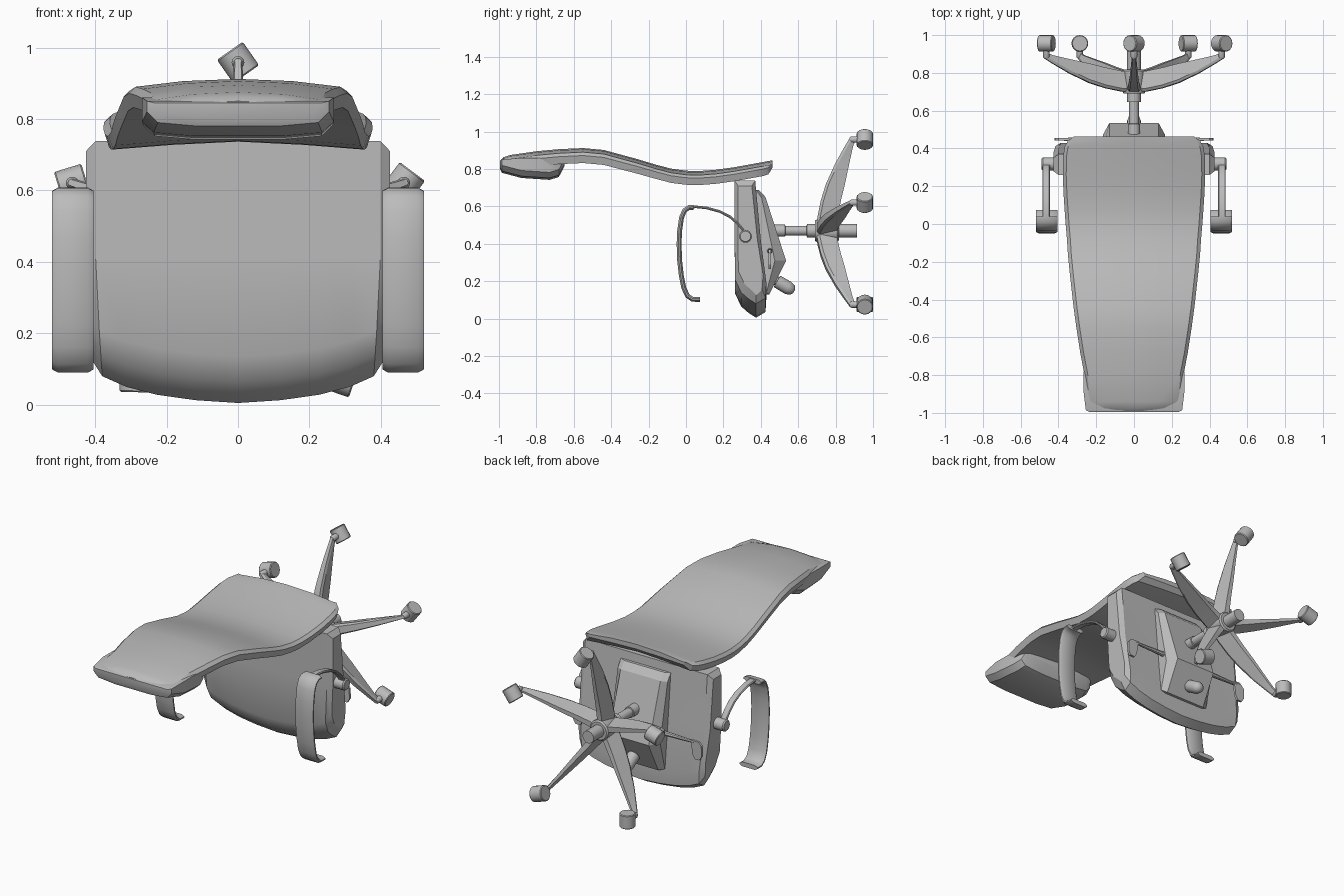
import bpy, bmesh, math
from mathutils import Vector

if "Cube" in bpy.data.objects:
    bpy.data.objects.remove(bpy.data.objects["Cube"], do_unlink=True)

grey = bpy.data.materials.new("plain_grey")
grey.use_nodes = True
COLOUR = (0.5, 0.5, 0.5, 1)
grey.diffuse_color = COLOUR
grey.node_tree.nodes["Principled BSDF"].inputs["Base Color"].default_value = COLOUR


def loft(name, rings, angle=30):
    """Skin a row of equal-length closed rings and cap both ends."""
    bm = bmesh.new()
    rows = [[bm.verts.new(p) for p in ring] for ring in rings]
    n = len(rows[0])
    for a, b in zip(rows, rows[1:]):
        for i in range(n):
            j = (i + 1) % n
            bm.faces.new((a[i], a[j], b[j], b[i]))
    bm.faces.new(rows[0])
    bm.faces.new(rows[-1])
    bmesh.ops.recalc_face_normals(bm, faces=bm.faces)
    mesh = bpy.data.meshes.new(name)
    bm.to_mesh(mesh)
    bm.free()
    mesh.materials.append(grey)
    ob = bpy.data.objects.new(name, mesh)
    bpy.context.collection.objects.link(ob)
    bpy.ops.object.select_all(action='DESELECT')
    ob.select_set(True)
    bpy.context.view_layer.objects.active = ob
    bpy.ops.object.shade_smooth_by_angle(angle=math.radians(angle))
    return ob


def turned(name, origin, axis, steps, n=16):
    """Round part: steps are (distance along axis, radius)."""
    q = Vector(axis).to_track_quat('Z', 'Y')
    rings = []
    for d, r in steps:
        rings.append([Vector(origin) + q @ Vector((r * math.cos(t), r * math.sin(t), d))
                      for t in (2 * math.pi * i / n for i in range(n))])
    return loft(name, rings, 40)


def sweep(name, path, x, half, thick, chamfer):
    """Flat strip swept along a (y, z) path."""
    rings = []
    for i, (y, z) in enumerate(path):
        a, b = path[max(i - 1, 0)], path[min(i + 1, len(path) - 1)]
        t = Vector((0, b[0] - a[0], b[1] - a[1])).normalized()
        nrm = Vector((0, -t.z, t.y))
        c = Vector((x, y, z))
        h, k = half - chamfer, thick / 2
        sec = [(-half, -k * .3), (-h, -k), (h, -k), (half, -k * .3),
               (half, k * .3), (h, k), (-h, k), (-half, k * .3)]
        rings.append([c + Vector((u, 0, 0)) + nrm * v for u, v in sec])
    return loft(name, rings, 35)


# Backrest: arched section following a wavy profile (y, half width, top z, thickness)
back = [(-.99, .20, .850, .035), (-.975, .24, .863, .06), (-.94, .255, .875, .075),
        (-.80, .262, .895, .08), (-.68, .285, .906, .08), (-.55, .305, .912, .08),
        (-.44, .32, .902, .08), (-.26, .34, .853, .078), (-.16, .35, .823, .076),
        (-.08, .355, .802, .076), (0, .362, .791, .075), (.07, .367, .789, .075),
        (.16, .373, .796, .075), (.26, .377, .81, .075), (.36, .375, .828, .075),
        (.41, .367, .837, .075), (.44, .35, .843, .072), (.462, .32, .846, .04)]
rings = []
for y, w, z, t in back:
    half = [(w * .5, -.006), (w - .018, -.022), (w, -.5 * t), (w - .012, -t), (w * .5, -.82 * t)]
    ring = [(0, y, z)] + [(u, y, z + v) for u, v in half] + [(0, y, z - .7 * t)]
    ring += [(-u, y, z + v) for u, v in reversed(half)]
    rings.append(ring)
loft("backrest", rings, 28)

# Headrest pad under the far end of the backrest (y, half width, low z, high z)
rings = []
for y, w, lo, hi in [(-.995, .235, .80, .845), (-.985, .255, .78, .85), (-.88, .268, .752, .86),
                     (-.73, .265, .742, .86), (-.68, .25, .757, .86), (-.65, .23, .815, .86)]:
    rings.append([(-w, y, hi), (-w, y, lo + .04), (-w * .88, y, lo + .01), (-w * .45, y, lo),
                  (w * .45, y, lo), (w * .88, y, lo + .01), (w, y, lo + .04), (w, y, hi)])
loft("headrest", rings, 35)

# Seat: side profile repeated across x, with a bowed lower edge (x, bottom z, top z, inset)
right = [(0, .005, .738, 0), (.12, .013, .738, 0), (.225, .028, .738, 0),
         (.31, .05, .738, 0), (.375, .08, .738, 0), (.40, .125, .71, .018)]
rings = []
for x, b, top, e in [(-s[0],) + s[1:] for s in reversed(right[1:])] + right:
    prof = [(.26 + e, top), (.26 + e, .42), (.262 + e, b + .13), (.295 + e, b + .06),
            (.335 + e, b + .025), (.375, b), (.425 - e, b + .03), (.43 - e, b + .11),
            (.40 - e, .42), (.37 - e, top)]
    rings.append([(x * (1 + .085 * min(z / .5, .75)), y, z) for y, z in prof])
loft("seat", rings, 28)

# Tilt mechanism housing
inner = [(.35, .69), (.39, .688), (.425, .65), (.535, .31), (.445, .13), (.37, .13)]
outer = [(.35, .69), (.375, .688), (.405, .645), (.475, .31), (.43, .14), (.37, .14)]
loft("tilt_housing", [[(x, y, z) for y, z in p] for x, p in
                      ((-.163, outer), (-.13, inner), (.13, inner), (.163, outer))], 20)

# Tension knob
d = Vector((0, .85, -.5))
turned("tension_knob", (0, .46, .215), d,
       [(0, .025), (.03, .025), (.031, .035), (.10, .036), (.125, .028), (.137, .012)])

# Gas column and hub along y
HUB_Z = .47
turned("gas_column", (0, 0, HUB_Z), (0, 1, 0),
       [(.46, .032), (.53, .032), (.531, .026), (.645, .026), (.646, .036), (.70, .036),
        (.80, .036), (.915, .036)], 20)
turned("base_hub", (0, 0, HUB_Z), (0, 1, 0), [(.69, .055), (.70, .06), (.81, .06), (.818, .052)], 20)

# Five star legs, each with a stem and a swivelled caster
for k in range(5):
    a = math.radians(90 + 72 * k)
    out, side = Vector((math.cos(a), 0, math.sin(a))), Vector((-math.sin(a), 0, math.cos(a)))
    centre = Vector((0, 0, HUB_Z))
    rings = []
    for r, y0, y1, w in [(.03, .70, .81, .036), (.07, .702, .81, .035), (.16, .72, .828, .03),
                         (.25, .748, .85, .025), (.36, .798, .873, .019), (.45, .848, .893, .014),
                         (.495, .875, .91, .012)]:
        rings.append([centre + out * r + side * u + Vector((0, y, 0)) for u, y in
                      ((-w * .7, y0), (w * .7, y0), (w, y0 + .015), (w * .45, y1),
                       (-w * .45, y1), (-w, y0 + .015))])
    loft(f"star_leg_{k + 1}", rings, 30)
    tip = centre + out * .488
    turned(f"caster_stem_{k + 1}", tip, (0, 1, 0), [(.875, .012), (.885, .018), (.93, .018)], 10)
    b = a + math.radians(35)
    axis = Vector((math.cos(b), 0, math.sin(b)))
    turned(f"caster_{k + 1}", tip + Vector((0, .956, 0)), axis,
           [(-.04, .04), (-.036, .044), (.036, .044), (.04, .04)])

# Armrests and levers on both sides
strap = [(.315, .44), (.305, .475), (.275, .51), (.235, .545), (.18, .573), (.11, .592),
         (.05, .598), (.01, .592)]
pad = [(.04, .595), (.015, .594), (-.008, .578), (-.024, .54), (-.034, .47), (-.037, .40),
       (-.034, .31), (-.025, .23), (-.012, .165), (.008, .122), (.035, .103), (.075, .103)]
for s, label in ((1, "left"), (-1, "right")):
    sweep(f"{label}_arm_strap", strap, s * .465, .02, .014, .004)
    sweep(f"{label}_arm_pad", pad, s * .462, .058, .026, .016)
    turned(f"{label}_arm_pivot", (s * .40, .318, .44), (s, 0, 0),
           [(0, .034), (.083, .034), (.09, .028)])
    turned(f"{label}_lever_rod", (s * .12, .448, .362), (s, 0, 0),
           [(0, .016), (.12, .012), (.25, .008)], 8)
    plate = [(.345, .372), (.40, .37), (.418, .35), (.42, .29), (.405, .265), (.375, .265),
             (.36, .29), (.355, .335)]
    loft(f"{label}_lever_paddle", [[(s * x, y, z) for x, z in plate] for y in (.441, .455)])
